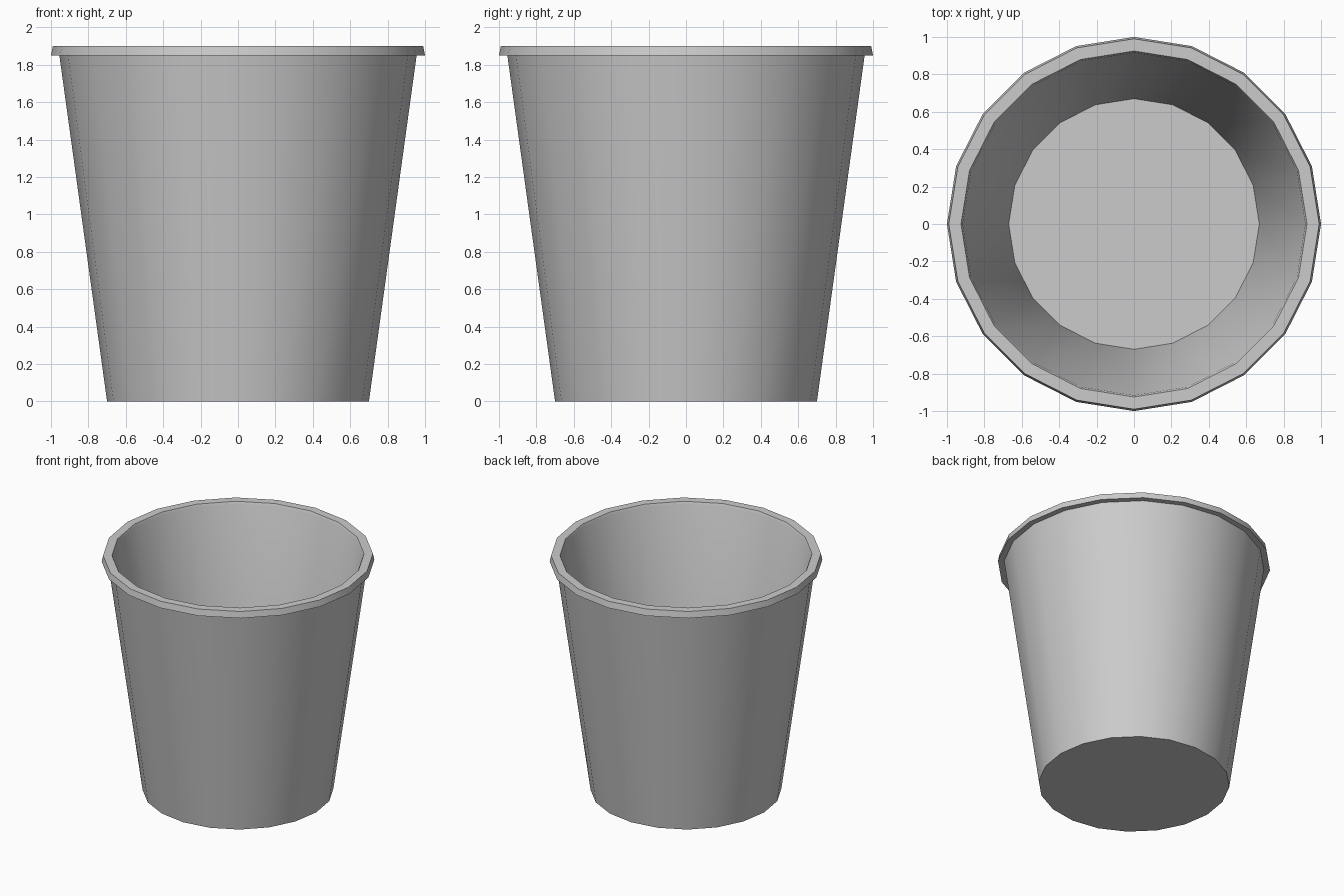
import bpy, bmesh, math

if "Cube" in bpy.data.objects:
    bpy.data.objects.remove(bpy.data.objects["Cube"])

SIDES = 20

# (radius, height) from the underside, up the outside, over the lip, down the inside
PROFILE = [
    (0.70, 0.0), (0.955, 1.85),                # outer wall
    (1.0, 1.85), (0.99, 1.90),                 # overhanging lip
    (0.925, 1.90), (0.916, 1.88),              # inner lip edge
    (0.67, 0.05),                              # inner wall down to the floor
]

bm = bmesh.new()
rings = []
for r, z in PROFILE:
    rings.append([bm.verts.new((r * math.cos(2 * math.pi * i / SIDES),
                                r * math.sin(2 * math.pi * i / SIDES), z))
                  for i in range(SIDES)])

# Walls and lip
for a, b in zip(rings, rings[1:]):
    for i in range(SIDES):
        j = (i + 1) % SIDES
        bm.faces.new((a[i], a[j], b[j], b[i]))

# Underside and floor
bm.faces.new(rings[0][::-1])
bm.faces.new(rings[-1])
bmesh.ops.recalc_face_normals(bm, faces=bm.faces[:])

mesh = bpy.data.meshes.new("bucket")
bm.to_mesh(mesh)
bm.free()
bucket = bpy.data.objects.new("bucket", mesh)
bpy.context.collection.objects.link(bucket)

# Smooth sides with crisp rims
bpy.context.view_layer.objects.active = bucket
bucket.select_set(True)
bpy.ops.object.shade_smooth_by_angle(angle=math.radians(25))
